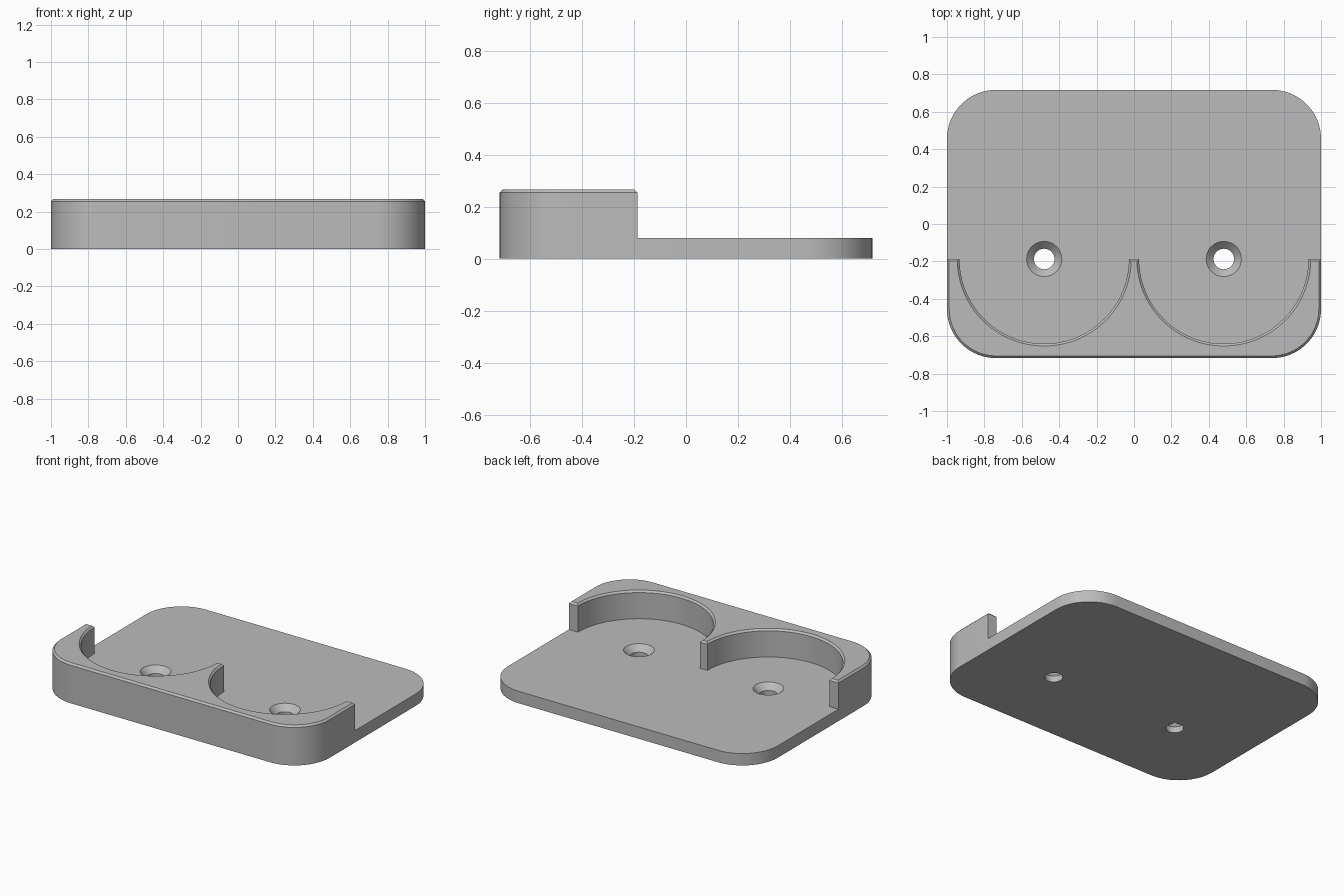
import bpy, bmesh
from math import sin, cos, pi, asin, radians

cube = bpy.data.objects.get("Cube")
if cube:
    bpy.data.objects.remove(cube)

HALF_X, HALF_Y, CORNER = 1.0, 0.717, 0.262
BASE_Z, WALL_Z, CHAMFER = 0.08, 0.267, 0.012
POCKET_X, POCKET_Y, POCKET_R = 0.48, -0.187, 0.453

grey = bpy.data.materials.new("plain grey")
grey.use_nodes = True
colour = (0.5, 0.5, 0.5, 1)
grey.diffuse_color = colour
grey.node_tree.nodes["Principled BSDF"].inputs["Base Color"].default_value = colour


def arc(cx, cy, r, start, end, steps):
    angles = [start + (end - start) * i / steps for i in range(steps + 1)]
    return [(cx + r * cos(a), cy + r * sin(a)) for a in angles]


def loft(name, sections):
    """Join matching (outline, height) sections into a closed solid."""
    bm = bmesh.new()
    rings = [[bm.verts.new((x, y, z)) for x, y in pts] for pts, z in sections]
    bm.faces.new(rings[0][::-1])
    bm.faces.new(rings[-1])
    for low, high in zip(rings, rings[1:]):
        for i in range(len(low)):
            j = (i + 1) % len(low)
            bm.faces.new((low[i], low[j], high[j], high[i]))
    bmesh.ops.recalc_face_normals(bm, faces=bm.faces)
    mesh = bpy.data.meshes.new(name)
    bm.to_mesh(mesh)
    bm.free()
    mesh.materials.append(grey)
    obj = bpy.data.objects.new(name, mesh)
    bpy.context.collection.objects.link(obj)
    return obj


def activate(obj):
    bpy.ops.object.select_all(action="DESELECT")
    obj.select_set(True)
    bpy.context.view_layer.objects.active = obj


# Rounded rectangular base plate
plate_outline = []
for k, (sx, sy) in enumerate([(1, 1), (-1, 1), (-1, -1), (1, -1)]):
    plate_outline += arc(sx * (HALF_X - CORNER), sy * (HALF_Y - CORNER),
                         CORNER, k * pi / 2, (k + 1) * pi / 2, 20)
base = loft("base_plate", [(plate_outline, 0), (plate_outline, BASE_Z)])

# Countersunk screw holes
for side in (-1, 1):
    hole = [(arc(side * POCKET_X, POCKET_Y, r, 0, 2 * pi, 48)[:-1], z)
            for r, z in [(0.055, -0.02), (0.055, 0.041), (0.094, BASE_Z), (0.104, 0.09)]]
    cutter = loft("screw_hole_cutter", hole)
    cutter.hide_render = True
    cut = base.modifiers.new("screw hole", "BOOLEAN")
    cut.operation, cut.solver, cut.object = "DIFFERENCE", "EXACT", cutter
    activate(base)
    bpy.ops.object.modifier_apply(modifier=cut.name)
    bpy.data.objects.remove(cutter)


# Front wall with two semicircular pockets and a chamfered rim
def wall_outline(inset):
    x, y = HALF_X - CORNER, CORNER - HALF_Y
    r, end = POCKET_R + inset, POCKET_Y - inset
    pts = [(inset - HALF_X, end)]
    pts += arc(-x, y, CORNER - inset, pi, 1.5 * pi, 20)
    pts += arc(x, y, CORNER - inset, 1.5 * pi, 2 * pi, 20)
    pts.append((HALF_X - inset, end))
    dip = asin(inset / r)
    for side in (1, -1):
        pts += arc(side * POCKET_X, POCKET_Y, r, -dip, dip - pi, 64)
    return pts


wall = loft("pocket_wall", [(wall_outline(0), BASE_Z),
                            (wall_outline(0), WALL_Z - CHAMFER),
                            (wall_outline(CHAMFER), WALL_Z)])

for obj in (base, wall):
    activate(obj)
    bpy.ops.object.shade_smooth_by_angle(angle=radians(30))
